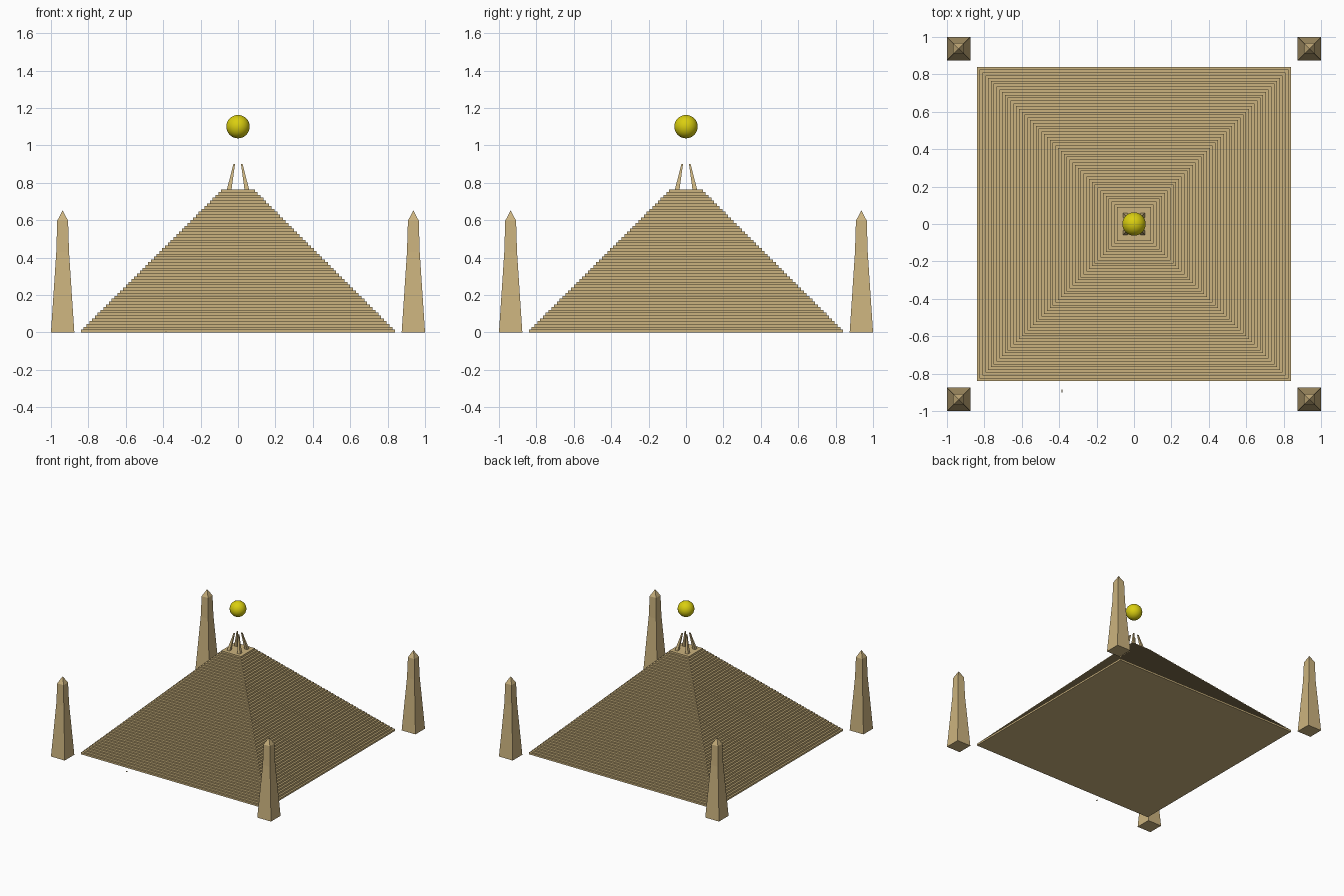
import bpy, bmesh

if "Cube" in bpy.data.objects:
    bpy.data.objects.remove(bpy.data.objects["Cube"])


def material(name, rgb):
    m = bpy.data.materials.new(name)
    m.diffuse_color = (*rgb, 1)
    m.use_nodes = True
    m.node_tree.nodes["Principled BSDF"].inputs["Base Color"].default_value = m.diffuse_color
    return m


sand = material("sandstone", (0.60, 0.45, 0.21))
yellow = material("sun yellow", (0.70, 0.62, 0.005))


def square_loft(name, rings, mat):
    """Loft square sections given as (centre x, centre y, half width, z)."""
    bm = bmesh.new()
    loops = []
    for cx, cy, h, z in rings:
        loops.append([bm.verts.new((cx + sx * h, cy + sy * h, z))
                      for sx, sy in ((-1, -1), (1, -1), (1, 1), (-1, 1))])
    for a, b in zip(loops, loops[1:]):
        for i in range(4):
            j = (i + 1) % 4
            bm.faces.new((a[i], a[j], b[j], b[i]))
    bm.faces.new(loops[0][::-1])
    bm.faces.new(loops[-1])
    # collapse pointed tips (zero-width rings)
    bmesh.ops.remove_doubles(bm, verts=bm.verts, dist=1e-5)
    bmesh.ops.recalc_face_normals(bm, faces=bm.faces)
    me = bpy.data.meshes.new(name)
    bm.to_mesh(me)
    bm.free()
    me.materials.append(mat)
    ob = bpy.data.objects.new(name, me)
    bpy.context.collection.objects.link(ob)
    return ob


# stepped pyramid: 51 thin courses
STEP = 0.015
rings = []
for k in range(51):
    h = 0.84 - k * STEP
    rings += [(0, 0, h, k * STEP), (0, 0, h, (k + 1) * STEP)]
square_loft("stepped_pyramid", rings, sand)

for sx in (-1, 1):
    for sy in (-1, 1):
        tag = ("left" if sx < 0 else "right") + ("_front" if sy < 0 else "_back")
        # corner obelisk with pointed cap
        c = 0.9375
        square_loft("obelisk_" + tag,
                    [(sx * c, sy * c, h, z) for h, z in
                     ((0.0625, 0), (0.034, 0.43), (0.029, 0.597), (0, 0.652))], sand)
        # inward leaning prong on the summit
        square_loft("prong_" + tag,
                    [(sx * p, sy * p, h, z) for p, h, z in
                     ((0.047, 0.0125, 0.765), (0.028, 0.0065, 0.86), (0.0205, 0.0045, 0.9))], sand)

# floating ball
bpy.ops.mesh.primitive_uv_sphere_add(segments=32, ring_count=16, radius=0.0625, location=(0, 0, 1.1))
ball = bpy.context.object
ball.name = "floating_ball"
ball.data.materials.append(yellow)
bpy.ops.object.shade_smooth_by_angle()

# tiny stone chip lying in front of the pyramid
chip = square_loft("stone_chip", [(0, 0, 0.003, 0), (0, 0, 0.002, 0.004)], sand)
chip.scale.y = 2.5
chip.location = (-0.385, -0.893, 0)
